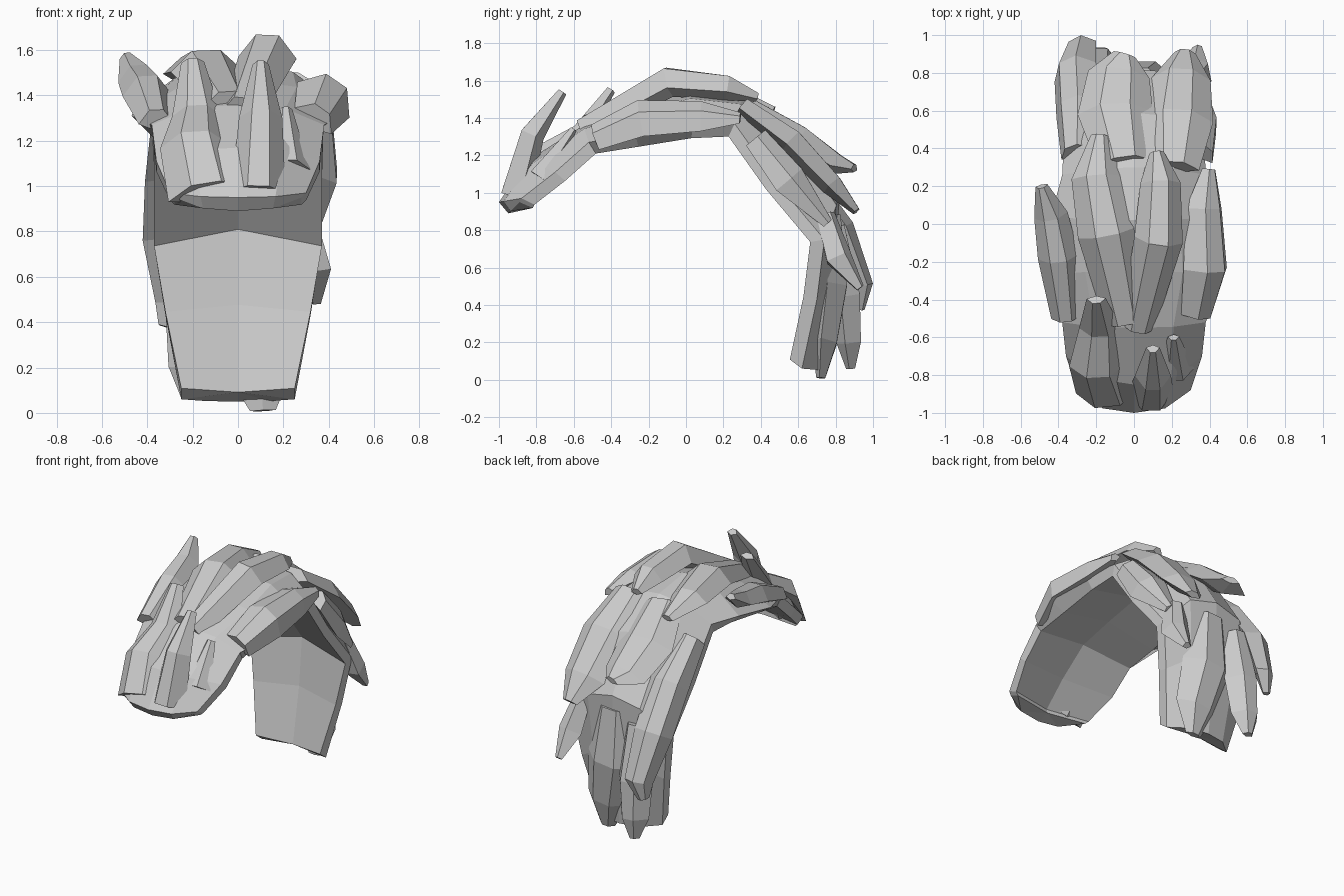
import bpy
import bmesh
from math import pi, sin
from mathutils import Quaternion, Vector

CM = 0.01  # all sizes below are in hundredths of a unit
HUB = Vector((0, -10, 60))  # middle of the arch

start_cube = bpy.data.objects.get("Cube")
if start_cube:
    bpy.data.objects.remove(start_cube, do_unlink=True)

hair_grey = bpy.data.materials.new("hair_grey")
hair_grey.use_nodes = True
grey = (0.6, 0.6, 0.6, 1)
hair_grey.diffuse_color = grey
hair_grey.node_tree.nodes["Principled BSDF"].inputs["Base Color"].default_value = grey


def loft(name, rings):
    """Skin a row of equal point rings into a closed flat-shaded mesh."""
    builder = bmesh.new()
    rows = [[builder.verts.new(point * CM) for point in ring] for ring in rings]
    count = len(rows[0])
    for current, following in zip(rows, rows[1:]):
        for i in range(count):
            j = (i + 1) % count
            builder.faces.new((current[i], current[j], following[j], following[i]))
    caps = [builder.faces.new(rows[0]), builder.faces.new(rows[-1])]
    bmesh.ops.triangulate(builder, faces=caps)
    bmesh.ops.recalc_face_normals(builder, faces=builder.faces)
    mesh = bpy.data.meshes.new(name)
    builder.to_mesh(mesh)
    builder.free()
    mesh.materials.append(hair_grey)
    part = bpy.data.objects.new(name, mesh)
    bpy.context.collection.objects.link(part)


def shell_ring(half_width, edge_y, edge_z, centre_y, centre_z):
    """Five points over the outside, three back along the shallow underside."""
    edge = Vector((0, edge_y, edge_z))
    centre = Vector((0, centre_y, centre_z))
    middle = edge.lerp(centre, 0.8)
    inner_edge = edge.lerp(HUB, 0.09)
    inner_centre = inner_edge.lerp(centre, 0.3)
    outward = Vector((half_width, 0, 0))
    inward = Vector((min(half_width, 37), 0, 0))
    return [edge - outward, middle - outward * 0.55, centre, middle + outward * 0.55,
            edge + outward, inner_edge + inward, inner_centre, inner_edge - inward]


def lock(name, width, height, *points, start=0.2, roll=0):
    """Faceted strand sunk into the cap; start 0.5 makes the root the widest part."""
    path = [Vector(point) for point in points]
    last = len(path) - 1
    rings = []
    for i, centre in enumerate(path):
        along = (path[min(i + 1, last)] - path[max(i - 1, 0)]).normalized()
        up = Quaternion(along, roll) @ Vector((1, 0, 0)).cross(along).normalized()
        side = along.cross(up)
        swell = 0.3 + 0.7 * sin(pi * (start + (1 - start) * i / last))
        outline = ((-1, -0.3), (-0.4, 1), (0.4, 1), (1, -0.3), (0, -1))
        rings.append([centre + (side * width * a + up * height * b) * swell
                      for a, b in outline])
    loft(name, rings)


# Hollow arched cap, from the front hem over the crown down to the nape
arch = (
    (28, -89, 95, -95, 89),
    (30, -88, 97, -100, 95),
    (36, -70, 111, -85, 117),
    (38, -52, 127, -55, 136),
    (47, -27, 131, -25, 147),
    (44, 4, 136, 2, 154),
    (38, 26, 137, 30, 150),
    (37, 48, 106, 59, 134),
    (37, 74, 75, 82, 98),
    (32, 70, 43, 80, 55),
    (25, 62, 6, 74, 5),
)
loft("hair_shell", [shell_ring(*station) for station in arch])

# Upswept fringe
lock("fringe_spike", 12, 8, (9, -91, 98), (10, -82, 131), (10, -66, 154), start=0.5)
lock("fringe_small_spike", 10, 6, (22, -78, 108), (21, -60, 134), start=0.5)
lock("fringe_wave", 17, 8, (-14, -90, 97), (-19, -76, 119), (-18, -56, 132), (-20, -40, 155),
     start=0.5)

# Crest along the top of the head
lock("crest_left", 13, 8, (2, -55, 134), (13, -9, 159), (14, 22, 156), (12, 38, 151))
lock("crest_right", 16, 7, (-4, -52, 137), (-14, -5, 153), (-20, 25, 151), (-18, 47, 144))

# Swept locks over the temples
lock("temple_right", 11, 7, (-36, -50, 129), (-40, -18, 142), (-44, 4, 148), (-49, 20, 157))
lock("temple_left", 14, 8, (34, -48, 130), (39, -24, 140), (38, 8, 141), (40, 29, 140),
     roll=0.6)

# Layered locks falling from the crown
lock("crown_right", 20, 7, (-5, 33, 146), (-10, 60, 129), (-8, 80, 115), (-5, 90, 113))
lock("crown_left", 19, 7, (21, 30, 146), (23, 56, 127), (25, 78, 104), (27, 91, 90))
lock("side_left", 13, 6, (36, 38, 130), (36, 56, 108), (34, 76, 84), roll=0.8)
lock("side_right", 13, 7, (-31, 38, 130), (-31, 62, 107), (-32, 82, 80), (-29, 94, 50),
     (-32, 93, 38), roll=-0.5)

# Tails at the nape
lock("tail_left", 10, 7, (28, 74, 88), (33, 81, 65), (34, 93, 49), roll=0.4)
lock("tail_middle", 19, 8, (2, 77, 88), (4, 78, 50), (10, 74, 20), (11, 72, 1))
lock("tail_right", 13, 8, (-18, 79, 82), (-19, 85, 45), (-20, 87, 20), (-21, 88, 6))
